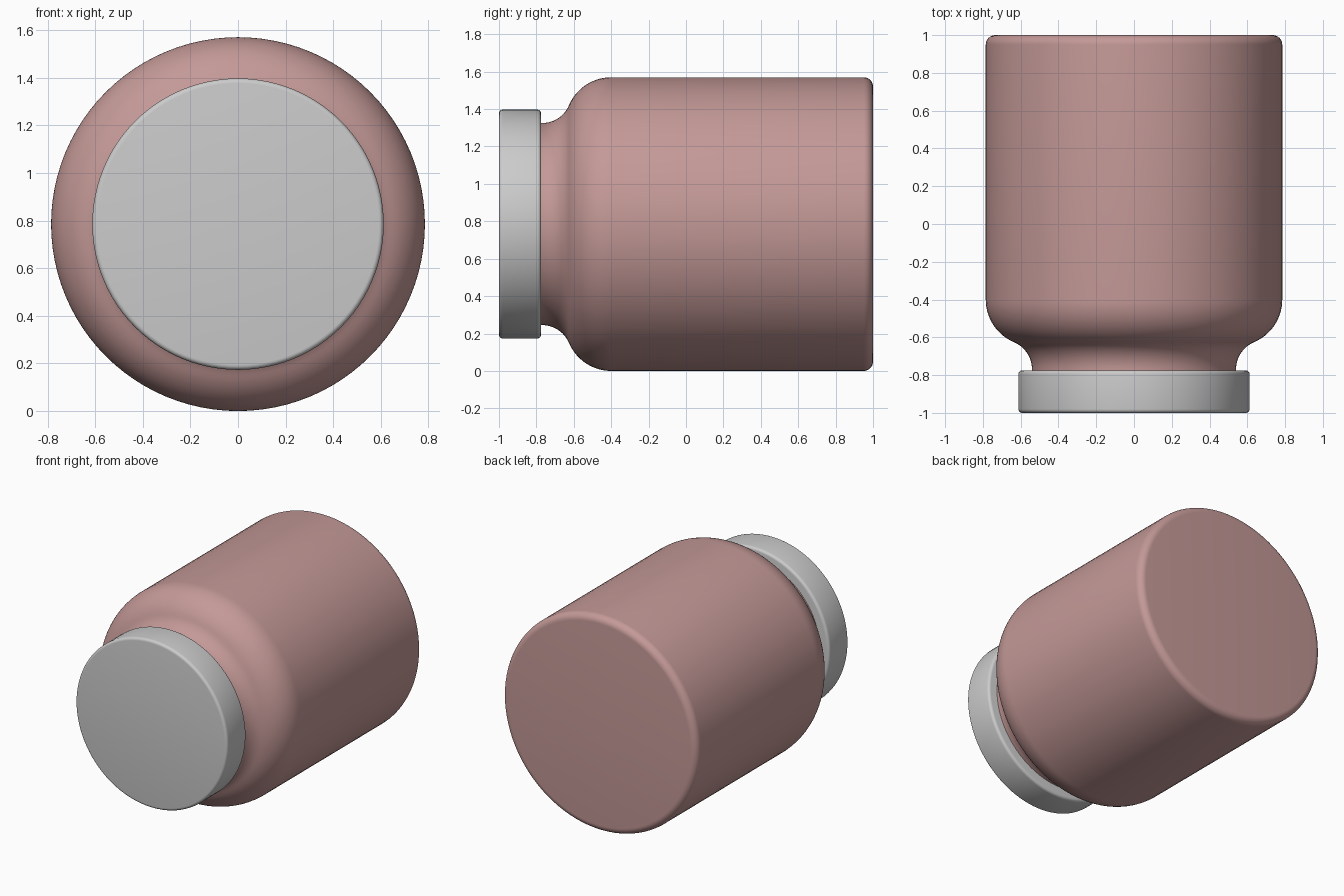
import bpy, bmesh, math
from mathutils import Matrix, Vector

if "Cube" in bpy.data.objects:
    bpy.data.objects.remove(bpy.data.objects["Cube"])

AXIS_Z = 0.785
SEGMENTS = 96


def arc(cy, cr, rad, a0, a1, n):
    """Points (y, r) on an arc; angle in degrees, 0 = +y, 90 = outward."""
    pts = []
    for i in range(n + 1):
        a = math.radians(a0 + (a1 - a0) * i / n)
        pts.append((cy + rad * math.cos(a), cr + rad * math.sin(a)))
    return pts


def lathe(name, profile):
    """Spin a (y, r) profile around the horizontal y axis."""
    bm = bmesh.new()
    verts = [bm.verts.new((r, y, 0)) for y, r in profile]
    edges = [bm.edges.new(p) for p in zip(verts, verts[1:])]
    bmesh.ops.spin(bm, geom=verts + edges, cent=(0, 0, 0), axis=(0, 1, 0),
                   angle=math.tau, steps=SEGMENTS)
    bmesh.ops.remove_doubles(bm, verts=bm.verts, dist=1e-5)
    bmesh.ops.holes_fill(bm, edges=[e for e in bm.edges if e.is_boundary], sides=0)
    bmesh.ops.recalc_face_normals(bm, faces=bm.faces)
    bmesh.ops.translate(bm, verts=bm.verts, vec=(0, 0, AXIS_Z))
    mesh = bpy.data.meshes.new(name)
    bm.to_mesh(mesh)
    bm.free()
    obj = bpy.data.objects.new(name, mesh)
    bpy.context.collection.objects.link(obj)
    bpy.ops.object.select_all(action='DESELECT')
    obj.select_set(True)
    bpy.context.view_layer.objects.active = obj
    bpy.ops.object.shade_smooth_by_angle(angle=math.radians(30))
    return obj


# Bottle: rounded base, straight wall, convex shoulder flowing into a concave neck
R, NECK, SHOULDER = 0.785, 0.54, 0.245
y1, y2 = -0.40, -0.77
fillet = ((y1 - y2) ** 2 - SHOULDER ** 2) / (2 * SHOULDER)
meet = math.degrees(math.atan2(fillet, y1 - y2))
bottle = lathe("bottle",
               arc(0.95, R - 0.05, 0.05, 0, 90, 8)
               + arc(y1, NECK, SHOULDER, 90, 180 - meet, 14)
               + arc(y2, NECK + fillet, fillet, -meet, -90, 12)[1:]
               + [(-0.80, NECK)])
mat = bpy.data.materials.new("dusty_brown")
mat.diffuse_color = (0.55, 0.32, 0.31, 1)
mat.use_nodes = True
mat.node_tree.nodes["Principled BSDF"].inputs["Base Color"].default_value = mat.diffuse_color
bottle.data.materials.append(mat)

# Lid: disc with softly rounded rims
b = 0.02
lathe("lid",
      arc(-0.775 - b, 0.612 - b, b, 0, 90, 5)
      + arc(-1 + b, 0.612 - b, b, 90, 180, 5))
